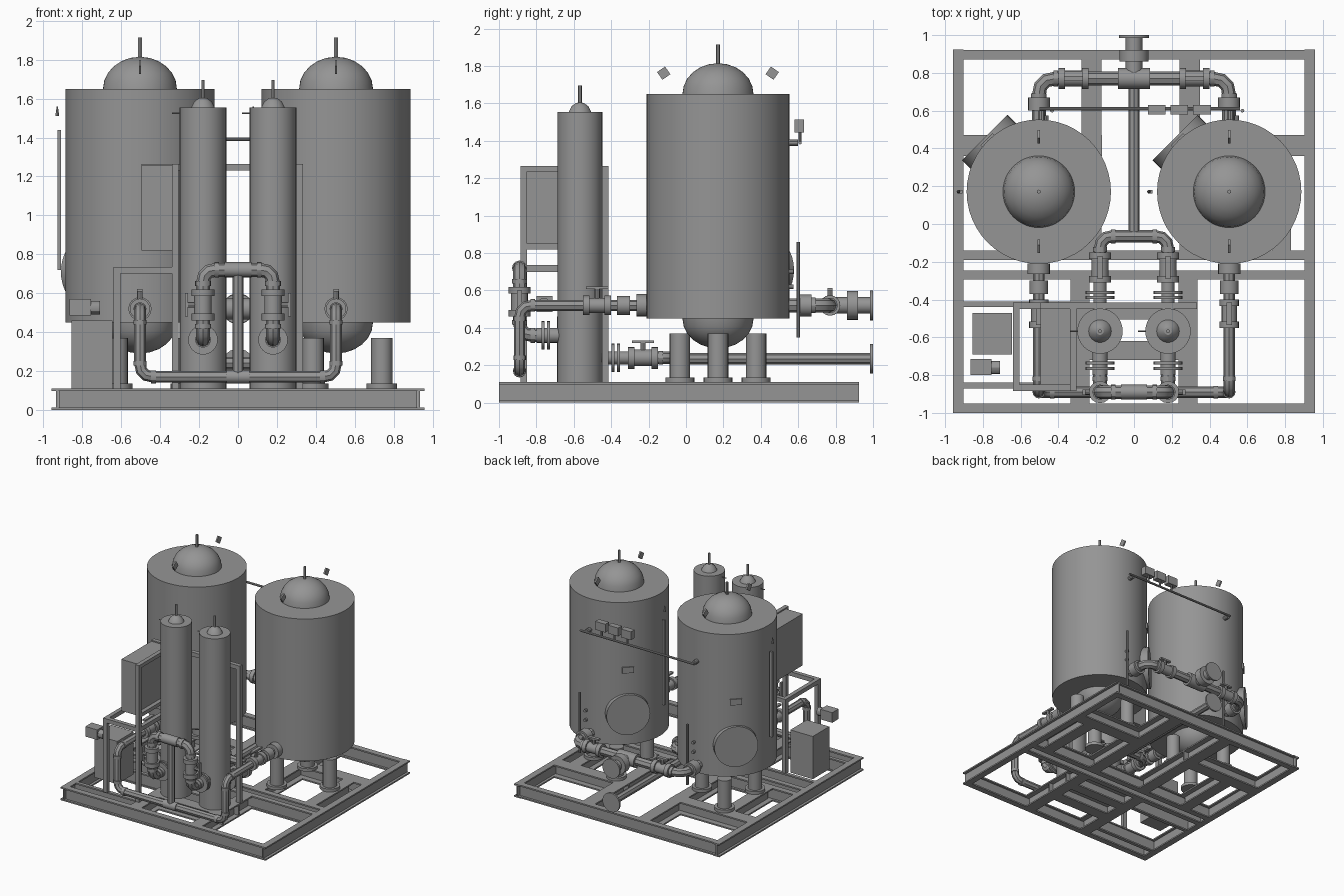
import bpy, bmesh, math
from mathutils import Vector, Matrix

if "Cube" in bpy.data.objects:
    bpy.data.objects.remove(bpy.data.objects["Cube"])

STEEL = bpy.data.materials.new("dark_steel")
STEEL.diffuse_color = (.3, .3, .3, 1)
STEEL.use_nodes = True
STEEL.node_tree.nodes["Principled BSDF"].inputs["Base Color"].default_value = STEEL.diffuse_color

def finish(bm, name, smooth=True):
    bmesh.ops.recalc_face_normals(bm, faces=bm.faces)
    me = bpy.data.meshes.new(name)
    bm.to_mesh(me)
    bm.free()
    me.materials.append(STEEL)
    ob = bpy.data.objects.new(name, me)
    bpy.context.collection.objects.link(ob)
    if smooth:
        bpy.ops.object.select_all(action='DESELECT')
        ob.select_set(True)
        bpy.context.view_layer.objects.active = ob
        bpy.ops.object.shade_smooth_by_angle(angle=math.radians(30))
    return ob

def add_box(bm, lo, hi, rot=None):
    lo, hi = Vector(lo), Vector(hi)
    m = Matrix.Translation((lo + hi) / 2) @ (rot or Matrix()) @ Matrix.Diagonal((*(hi - lo), 1))
    bmesh.ops.create_cube(bm, size=1, matrix=m)

def box(name, lo, hi, rot=None):
    bm = bmesh.new()
    add_box(bm, lo, hi, rot)
    return finish(bm, name, False)

def add_cyl(bm, a, b, r, n=16, r2=None):
    a, b = Vector(a), Vector(b)
    d = b - a
    m = Matrix.Translation((a + b) / 2) @ d.to_track_quat('Z', 'Y').to_matrix().to_4x4()
    bmesh.ops.create_cone(bm, cap_ends=True, segments=n, radius1=r, radius2=r if r2 is None else r2,
                          depth=d.length, matrix=m)

def cyl(name, a, b, r, n=16, r2=None):
    bm = bmesh.new()
    add_cyl(bm, a, b, r, n, r2)
    return finish(bm, name)

def lathe(name, prof, x, y, n):
    bm = bmesh.new()
    vs = [bm.verts.new((x + r, y, z)) for r, z in prof]
    es = [bm.edges.new(p) for p in zip(vs, vs[1:])]
    bmesh.ops.spin(bm, geom=vs + es, cent=(x, y, 0), axis=(0, 0, 1), angle=2 * math.pi, steps=n)
    bmesh.ops.remove_doubles(bm, verts=bm.verts, dist=1e-4)
    return finish(bm, name)

def pipe(name, pts, r, bend=0.07):
    # polyline tube whose corners become three-piece elbows
    pts = [Vector(p) for p in pts]
    path = [pts[0]]
    for a, c, b in zip(pts, pts[1:], pts[2:]):
        p, q = c + (a - c).normalized() * bend, c + (b - c).normalized() * bend
        path += [p * (1 - t)**2 + c * 2 * t * (1 - t) + q * t * t for t in (0, .33, .67, 1)]
        for e, o in ((p, a), (q, b)):        # weld collars on both elbow ends
            d = (o - c).normalized()
            cyl(name + "_collar", e - d * .012, e + d * .012, r * 1.12, 12)
    path.append(pts[-1])
    cu = bpy.data.curves.new(name, 'CURVE')
    cu.dimensions = '3D'
    cu.bevel_depth, cu.bevel_resolution, cu.use_fill_caps = r, 2, True
    cu.materials.append(STEEL)
    sp = cu.splines.new('POLY')
    sp.points.add(len(path) - 1)
    for s, p in zip(sp.points, path):
        s.co = (*p, 1)
    ob = bpy.data.objects.new(name, cu)
    bpy.context.collection.objects.link(ob)
    bpy.ops.object.select_all(action='DESELECT')
    ob.select_set(True)
    bpy.context.view_layer.objects.active = ob
    bpy.ops.object.convert(target='MESH')
    bpy.ops.object.shade_smooth_by_angle(angle=math.radians(35))

def valve(name, c, axis, stem, r=.045, half=.08, lever=.06, height=.085):
    # body, two end flanges, stem and lever lying along the pipe
    c, ax, st = Vector(c), Vector(axis), Vector(stem)
    bm = bmesh.new()
    add_cyl(bm, c - ax * half, c + ax * half, r)
    for s in (-1, 1):
        add_cyl(bm, c + ax * s * (half - .035), c + ax * s * half, r * 1.3)
    add_cyl(bm, c, c + st * height, .014, 8)
    side = ax.cross(st)
    ext = ax * lever + side * .014 + st * .007
    ext = Vector([abs(v) for v in ext])
    add_box(bm, c + st * height - ext, c + st * height + ext)
    finish(bm, name)

def beam(name, along, pos, a, b, w=.05, h=.11):
    # I-section skid member
    bm = bmesh.new()
    for hw, z0, z1 in ((w / 2, 0, .012), (w / 2, h - .012, h), (.006, .012, h - .012)):
        if along == 'x':
            add_box(bm, (a, pos - hw, z0), (b, pos + hw, z1))
        else:
            add_box(bm, (pos - hw, a, z0), (pos + hw, b, z1))
    finish(bm, name, False)

# Skid frame
for y, w, a, b in ((-.975, .05, -.92, .92), (.895, .05, -.92, .92), (-.27, .045, -.92, .92),
                   (-.165, .05, -.92, .92), (.415, .11, -.92, -.17), (.415, .11, .24, .92),
                   (-.425, .03, -.92, -.33), (-.855, .03, -.92, -.33),
                   (-.46, .09, -.33, .33), (-.67, .1, -.33, .33)):
    beam("skid_cross_beam", 'x', y, a, b, w)
for x, w, a, b in ((-.93, .055, -1, .925), (.93, .055, -1, .925), (-.225, .105, -.14, .88), (.295, .11, -.14, .88),
                   (-.285, .1, -.96, -.28), (.285, .1, -.96, -.28), (-.66, .1, -.14, .36), (.78, .1, -.14, .36)):
    beam("skid_long_beam", 'y', x, a, b, w)

# Large tanks
TY = .171
arc = [i * math.pi / 12 for i in range(7)]
tank_prof = [(.19 * math.sin(t), .45 - .16 * math.cos(t)) for t in arc] + [(.382, .45), (.382, 1.65)] \
    + [(.19 * math.cos(t), 1.65 + .165 * math.sin(t)) for t in arc]
for tx in (-.504, .504):
    lathe("tank", tank_prof, tx, TY, 48)
    cyl("tank_vent", (tx, TY, 1.8), (tx, TY, 1.915), .011, 6)
    for k in range(3):
        t = k * 2 * math.pi / 3
        lx, ly = tx + .235 * math.cos(t), TY + .235 * math.sin(t)
        cyl("tank_leg", (lx, ly, .11), (lx, ly, .37), .055, 20)
        cyl("tank_leg_foot", (lx, ly, .11), (lx, ly, .135), .078, 20)
    d = Vector((-1, 1, 0)).normalized()
    c = Vector((tx, TY, .71))
    cyl("manway", c + d * .3, c + d * .405, .17, 32)
    rz = Matrix.Rotation(math.radians(45), 4, 'Z')
    n = Vector((tx, TY, 1.08)) + d * .38
    box("nameplate", n - Vector((.045, .012, .025)), n + Vector((.045, .012, .025)), rz)
    for s in (-1, 1):
        y = TY + s * .29
        box("lifting_lug", (tx - .006, y - .026, 1.737), (tx + .006, y + .026, 1.787),
            Matrix.Rotation(math.radians(-35 * s), 4, 'X'))
    # level gauges and sample valves
    box("side_gauge", (tx - .425, TY - .01, .72), (tx - .405, TY + .01, 1.44))
    cyl("side_sensor", (tx - .425, TY, 1.51), (tx - .425, TY, 1.56), .01, 8, .003)
    cyl("back_gauge", (tx + .07, .6, .35), (tx + .07, .6, .86), .01, 8)
    for z in (.62, .7):
        cyl("sample_valve", (tx + .04, .52, z), (tx + .04, .575, z), .012, 8)

# Slim columns
CY = -.567
for sx in (-1, 1):
    cx = .18 * sx
    lathe("column", [(0, .11), (.12, .11), (.12, 1.555), (.06, 1.555), (.045, 1.585), (.02, 1.603), (0, 1.605)],
          cx, CY, 32)
    cyl("column_vent", (cx, CY, 1.59), (cx, CY, 1.695), .01, 6)
    cyl("column_probe", (cx - .1, CY, 1.525), (cx - .16, CY, 1.525), .004, 6)
    # back nozzle, valve and branch to lower header
    cyl("column_back_nozzle", (cx, -.46, .24), (cx, -.3, .24), .035)
    cyl("column_front_nozzle", (cx, -.67, .36), (cx, -.8, .36), .04)
    for y, z in ((-.362, .24), (-.39, .24), (-.735, .36), (-.765, .36)):
        cyl("nozzle_flange", (cx, y - .008, z), (cx, y + .008, z), .076, 24)
    valve("header_valve", (cx, -.23, .24), (0, 1, 0), (0, 0, 1))
    pipe("lower_branch", [(cx, -.2, .24), (cx, -.065, .24), (0, -.065, .24)], .033)
    # front riser
    pipe("front_riser", [(cx, -.79, .36), (cx, -.89, .36), (cx, -.89, .72), (0, -.89, .72)], .036)
    valve("riser_valve", (cx, -.89, .54), (0, 0, 1), (sx, 0, 0))
    # tank outlet to front manifold
    px = .504 * sx
    pipe("tank_outlet_pipe", [(px, -.15, .52), (px, -.89, .52), (px, -.89, .17), (0, -.89, .17)], .03)
    valve("outlet_valve", (px, -.475, .52), (0, 1, 0), (0, 0, 1), .04, .075, .06, .095)
    cyl("outlet_flange", (px, -.21, .52), (px, -.265, .52), .06)
    cyl("outlet_coupling", (px, -.3, .52), (px, -.37, .52), .05)
    # back manifold
    pipe("back_manifold", [(px, .5, .52), (px, .77, .52), (0, .77, .52)], .037, .09)
    cyl("inlet_flange", (px, .6, .52), (px, .67, .52), .058)
    valve("back_valve", (.32 * sx, .77, .52), (1, 0, 0), (0, 0, 1), .042, .08, .05, .085)
pipe("manifold_drop", [(0, -.89, .72), (0, -.89, .17)], .028)
cyl("riser_tee", (-.07, -.89, .72), (.07, -.89, .72), .039)
cyl("drop_tee", (-.06, -.89, .17), (.06, -.89, .17), .035)

# Back tee and outlet flanges
cyl("back_tee", (-.085, .77, .52), (.085, .77, .52), .055)
cyl("back_tee_flange", (0, .86, .52), (0, .92, .52), .078, 20)
cyl("back_outlet", (0, .77, .52), (0, 1, .52), .044)
pipe("lower_header", [(0, -.065, .235), (0, .99, .235)], .03)
for z in (.235, .52):
    cyl("end_flange", (0, .985, z), (0, 1, z), .08, 24)

# Instrument line across the tank backs
cyl("instrument_line", (-.5, .61, 1.39), (.56, .61, 1.39), .009, 10)
for x in (-.49, .51):
    cyl("instrument_nozzle", (x, .53, 1.39), (x, .6, 1.39), .018, 10)
for x in (.12, .24, .36):
    box("transmitter", (x - .047, .58, 1.445), (x + .047, .63, 1.515))
    cyl("transmitter_stem", (x, .61, 1.39), (x, .61, 1.45), .008, 8)

# Control panel and its portal frame
box("control_panel", (-.495, -.85, .82), (-.34, -.44, 1.255))
bars = bmesh.new()
for lo, hi in (((.297, -.45, .11), (.333, -.415, 1.265)), ((-.34, -.45, .11), (-.305, -.415, 1.265)),
               ((-.495, -.45, 1.23), (.333, -.415, 1.265)), ((-.34, -.885, .11), (-.305, -.85, 1.265)),
               ((-.34, -.885, 1.235), (-.305, -.415, 1.265)), ((-.34, -.885, .82), (-.305, -.415, .85)),
               ((-.34, -.885, .7), (-.305, -.415, .735)), ((-.64, -.885, .7), (-.605, -.415, .735)),
               ((-.64, -.885, .7), (-.305, -.85, .735)), ((-.64, -.45, .7), (-.305, -.415, .735)),
               ((-.64, -.885, .11), (-.605, -.85, .735)), ((-.64, -.45, .11), (-.605, -.415, .735))):
    add_box(bars, lo, hi)
finish(bars, "panel_frame", False)

# Side cabinet and small pump drive
box("side_cabinet", (-.855, -.69, .1), (-.645, -.47, .46))
box("drive_housing", (-.865, -.8, .485), (-.755, -.715, .57))
cyl("drive_shaft_case", (-.76, -.76, .525), (-.71, -.76, .525), .035, 12)
